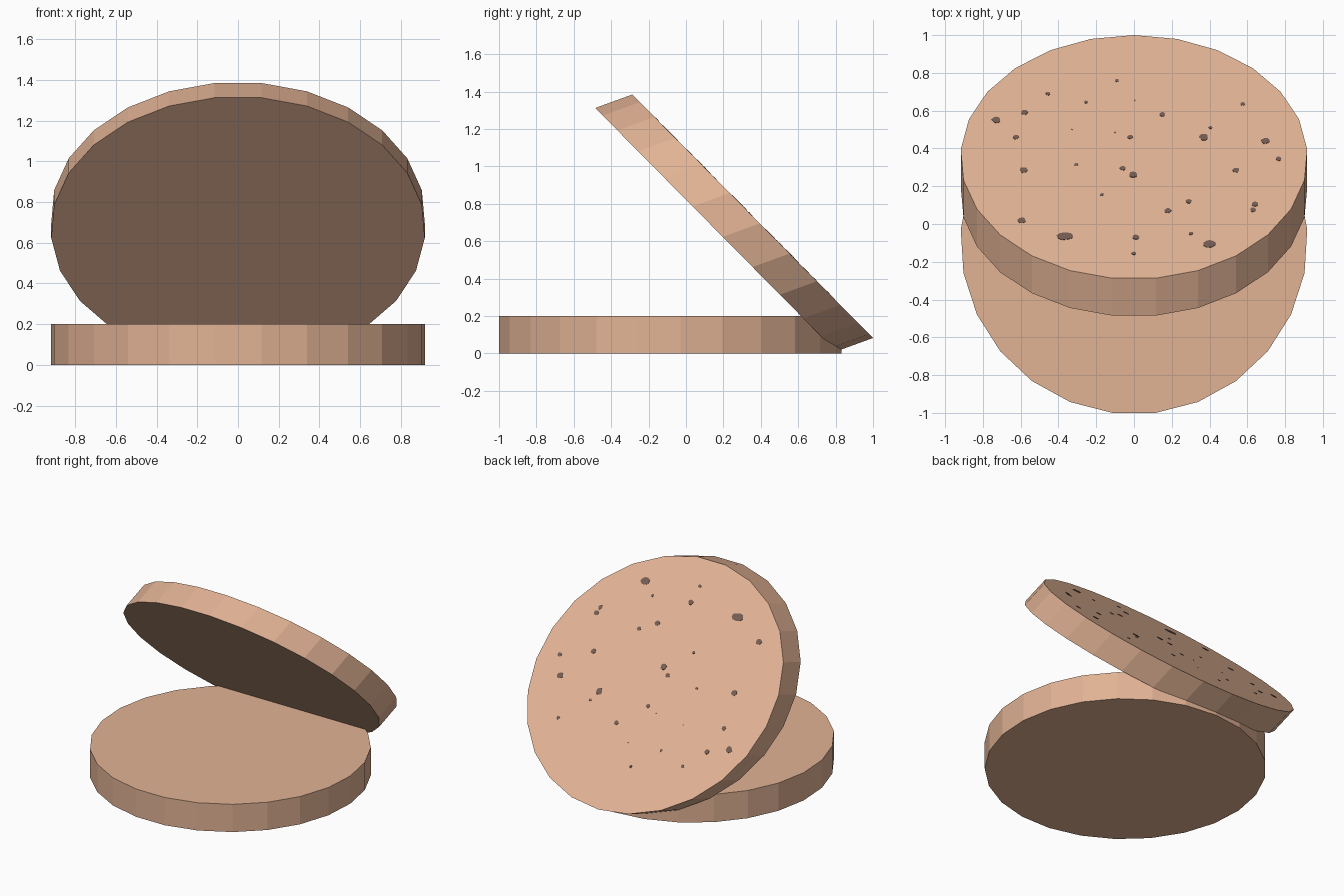
import bpy, bmesh, math, random
from mathutils import Vector

if "Cube" in bpy.data.objects:
    bpy.data.objects.remove(bpy.data.objects["Cube"])

random.seed(4)
SIDES, R = 25, 0.919


def material(name, rgb):
    m = bpy.data.materials.new(name)
    m.diffuse_color = (*rgb, 1.0)
    m.use_nodes = True
    m.node_tree.nodes["Principled BSDF"].inputs["Base Color"].default_value = m.diffuse_color
    return m


tan = material("biscuit_tan", (0.76, 0.45, 0.30))
brown = material("speck_brown", (0.178, 0.109, 0.088))


def prism(bm, ring, offset):
    """Closed solid between a ring of points and the same ring moved by offset."""
    low = [bm.verts.new(p) for p in ring]
    high = [bm.verts.new(p + offset) for p in ring]
    bm.faces.new(low[::-1])
    bm.faces.new(high)
    n = len(ring)
    for i in range(n):
        j = (i + 1) % n
        bm.faces.new((low[i], low[j], high[j], high[i]))


def finish(name, bm, mat):
    bmesh.ops.recalc_face_normals(bm, faces=bm.faces)
    me = bpy.data.meshes.new(name)
    bm.to_mesh(me)
    bm.free()
    me.materials.append(mat)
    ob = bpy.data.objects.new(name, me)
    bpy.context.collection.objects.link(ob)
    return ob


X = Vector((1, 0, 0))


def ring(center, v_axis, ru, rv, n, wobble=0.0):
    """Polygon with its first corner pointing along v_axis."""
    pts = []
    for i in range(n):
        a = 2 * math.pi * i / n
        k = 1 + random.uniform(-wobble, wobble)
        pts.append(center - X * (ru * k * math.sin(a)) + v_axis * (rv * k * math.cos(a)))
    return pts


# lower disc
bm = bmesh.new()
prism(bm, ring(Vector((0, -0.088, 0)), Vector((0, 1, 0)), R, R, SIDES), Vector((0, 0, 0.2)))
finish("lower_disc", bm, tan)

# tilted upper disc, its rim slanted rather than square to the faces
slope = Vector((0, 0.703, -0.711))
normal = Vector((0, 0.711, 0.703))
slant = Vector((0, 0.198, 0.072))
top = Vector((0, 0.354, 0.736))
bm = bmesh.new()
prism(bm, ring(top - slant, slope, R, R, SIDES), slant)
finish("upper_disc", bm, tan)

# specks on the upper face: x, y, radius
specks = [
    (-0.09, 0.76, .010), (-0.455, 0.69, .012), (-0.58, 0.59, .018), (-0.73, 0.55, .022),
    (-0.255, 0.645, .010), (-0.33, 0.50, .005), (-0.625, 0.46, .017), (0.15, 0.58, .016),
    (0.005, 0.655, .004), (-0.10, 0.485, .004), (-0.02, 0.46, .014), (0.575, 0.635, .012),
    (0.37, 0.46, .023), (0.405, 0.51, .010), (0.695, 0.44, .022), (0.765, 0.345, .015),
    (0.54, 0.285, .018), (-0.305, 0.315, .010), (-0.06, 0.295, .016), (-0.005, 0.26, .022),
    (-0.585, 0.285, .021), (-0.17, 0.155, .011), (0.29, 0.12, .015), (0.18, 0.07, .018),
    (0.64, 0.105, .018), (0.63, 0.075, .016), (-0.595, 0.02, .021), (-0.365, -0.065, .042),
    (0.01, -0.07, .018), (0.40, -0.105, .032), (0.30, -0.05, .011), (0.0, -0.155, .012),
]
bm = bmesh.new()
for x, y, r in specks:
    c = top + X * x + slope * ((y - top.y) / slope.y) - normal * 0.001
    prism(bm, ring(c, slope, r, min(r, 0.028), 9, 0.12), normal * 0.003)
finish("specks", bm, brown)
